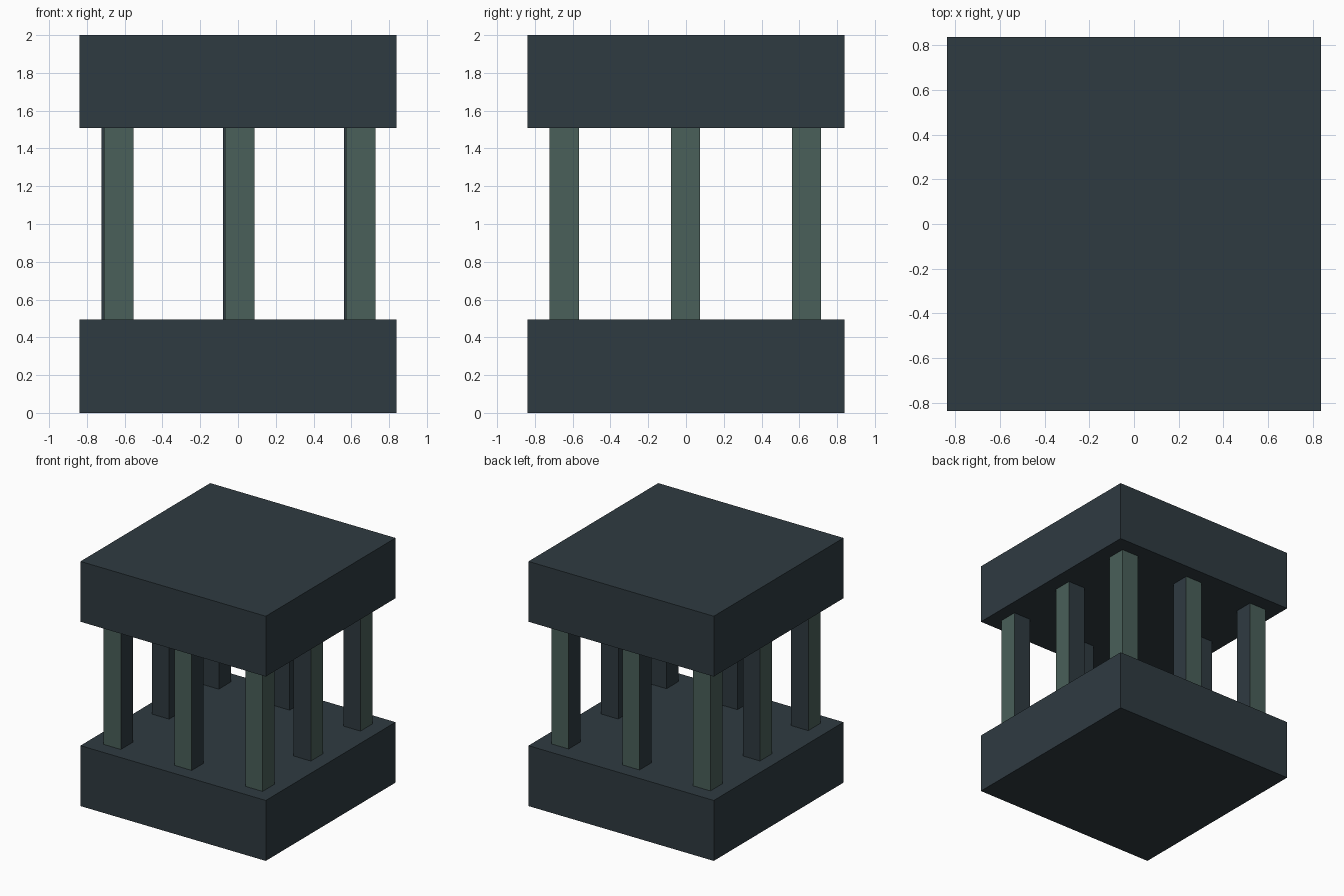
import bpy, bmesh
from mathutils import Vector

if "Cube" in bpy.data.objects:
    bpy.data.objects.remove(bpy.data.objects["Cube"])


def material(name, rgb):
    m = bpy.data.materials.new(name)
    m.diffuse_color = (*rgb, 1)
    m.use_nodes = True
    m.node_tree.nodes["Principled BSDF"].inputs["Base Color"].default_value = m.diffuse_color
    return m


slate = material("dark_slate", (0.028, 0.043, 0.053))
green = material("grey_green", (0.067, 0.115, 0.100))


def box(name, lo, hi, materials):
    lo, hi = Vector(lo), Vector(hi)
    bm = bmesh.new()
    bmesh.ops.create_cube(bm, size=1)
    for v in bm.verts:
        v.co = (lo + hi) / 2 + v.co * (hi - lo)
    bm.normal_update()
    me = bpy.data.meshes.new(name)
    for m in materials:
        me.materials.append(m)
    return bm, me


def finish(name, bm, me):
    bm.to_mesh(me)
    bm.free()
    ob = bpy.data.objects.new(name, me)
    bpy.context.collection.objects.link(ob)


HALF, LOW, HIGH, TOP = 0.838, 0.494, 1.507, 2.0

# Base and roof slabs
for name, z0, z1 in (("base_slab", 0, LOW), ("roof_slab", HIGH, TOP)):
    bm, me = box(name, (-HALF, -HALF, z0), (HALF, HALF, z1), [slate])
    finish(name, bm, me)

# Eight pillars round the edge; outward faces are green, inner faces slate
W = 0.155
ROWS = {-1: "front", 0: "middle", 1: "back"}
COLUMNS = {-1: "left", 0: "centre", 1: "right"}
for j, row in ROWS.items():
    for i, column in COLUMNS.items():
        if i == 0 and j == 0:
            continue
        # front row sits slightly to the right of the others
        x = i * 0.641 + (0.009 if j == -1 else -0.003)
        y = j * 0.641 - 0.003
        name = f"{row}_{column}_pillar"
        bm, me = box(name, (x - W / 2, y - W / 2, LOW),
                     (x + W / 2, y + W / 2, HIGH), [slate, green])
        # drop the caps hidden against the slabs
        caps = [f for f in bm.faces if abs(f.normal.z) > 0.5]
        bmesh.ops.delete(bm, geom=caps, context='FACES_ONLY')
        for f in bm.faces:
            outward = f.normal.x * i > 0.5 or f.normal.y * j > 0.5
            f.material_index = 1 if outward else 0
        finish(name, bm, me)
